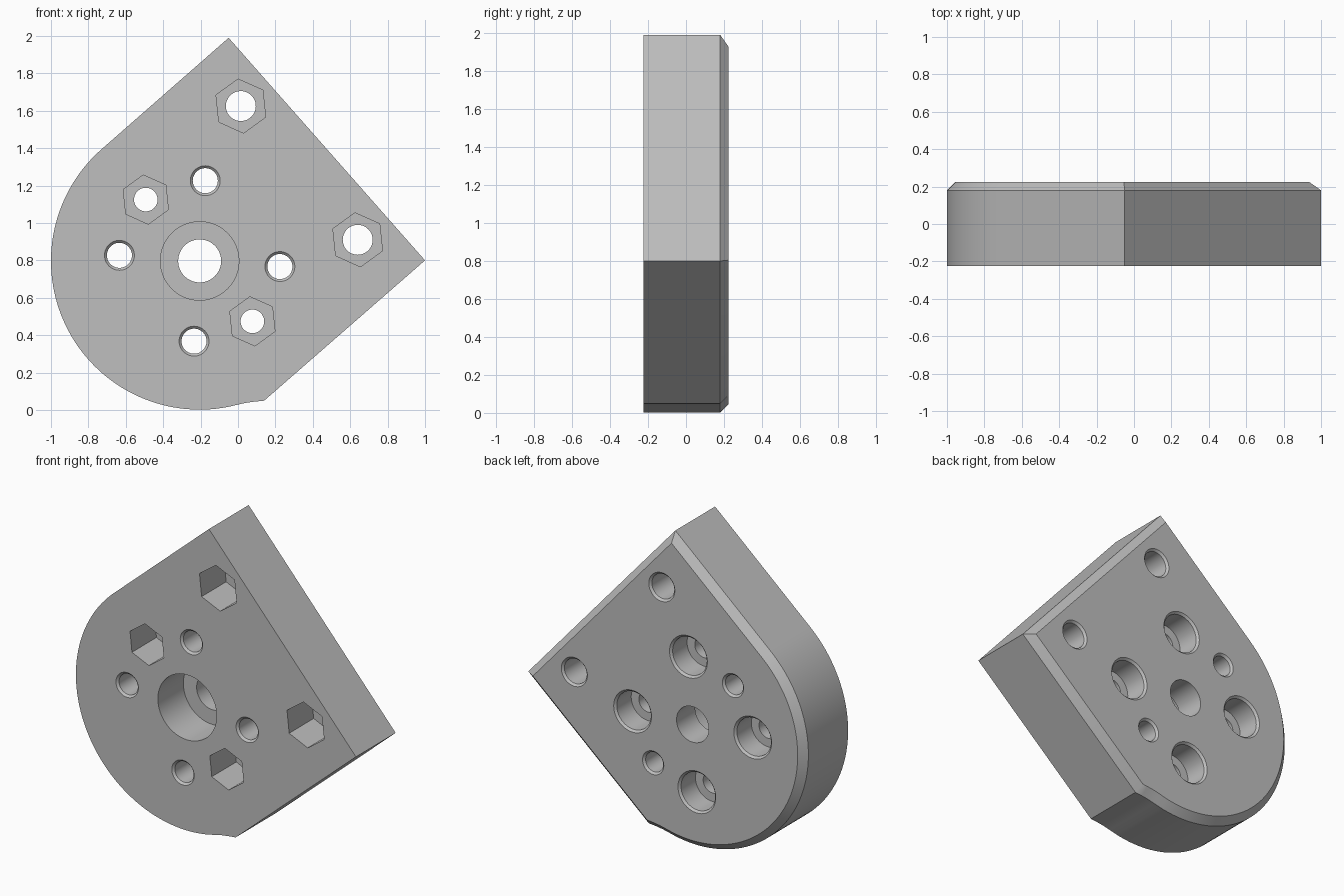
import bpy, bmesh, math
from mathutils import Vector

cube = bpy.data.objects.get("Cube")
if cube:
    bpy.data.objects.remove(cube)

FRONT, BACK, CHAMFER = -0.225, 0.225, 0.045
CENTRE, RADIUS = Vector((-0.205, 0.797)), 0.795

grey = bpy.data.materials.new("plain_grey")
grey.use_nodes = True
grey.diffuse_color = (0.52, 0.52, 0.52, 1)
grey.node_tree.nodes["Principled BSDF"].inputs["Base Color"].default_value = (0.52, 0.52, 0.52, 1)


def loft(name, loops):
    """Closed solid through loops of (x, z) points, each at its own y."""
    bm = bmesh.new()
    rings = [[bm.verts.new((p[0], y, p[1])) for p in pts] for pts, y in loops]
    n = len(rings[0])
    for a, b in zip(rings, rings[1:]):
        for i in range(n):
            j = (i + 1) % n
            bm.faces.new((a[i], a[j], b[j], b[i]))
    bm.faces.new(rings[0])
    bm.faces.new(rings[-1][::-1])
    bmesh.ops.recalc_face_normals(bm, faces=bm.faces)
    mesh = bpy.data.meshes.new(name)
    bm.to_mesh(mesh)
    bm.free()
    mesh.materials.append(grey)
    obj = bpy.data.objects.new(name, mesh)
    bpy.context.collection.objects.link(obj)
    return obj


def circle(c, r, sides=48, phase=0):
    return [(c[0] + r * math.cos(phase + math.tau * i / sides),
             c[1] + r * math.sin(phase + math.tau * i / sides)) for i in range(sides)]


def shrink(pts, d):
    """Mitred inward offset of a counter-clockwise outline."""
    out = []
    for i, p in enumerate(pts):
        a = (p - pts[i - 1]).normalized()
        b = (pts[(i + 1) % len(pts)] - p).normalized()
        na, nb = Vector((-a.y, a.x)), Vector((-b.y, b.x))
        out.append(p + (na + nb) * d / (1 + na.dot(nb)))
    return out


# Plate outline: rounded end, small concave blend, square corner
start, end, steps = math.radians(131), math.radians(281), 64
outline = []
for i in range(steps + 1):
    t = start + (end - start) * i / steps
    outline.append(CENTRE + RADIUS * Vector((math.cos(t), math.sin(t))))
outline += [Vector(p) for p in ((0, 0.029), (0.04, 0.038), (0.09, 0.045),
                                (0.14, 0.05), (1, 0.8), (-0.05, 1.99))]
plate = loft("mounting_plate", [(outline, FRONT), (outline, BACK - CHAMFER),
                                (shrink(outline, CHAMFER), BACK)])

cutters = []


def bore(c, profile, sides=48, phase=0):
    cutters.append(loft("hole_cutter", [(circle(c, r, sides, phase), y) for r, y in profile]))


OUT, RIM = 0.05, 0.013

# Central bore with a wide front recess
bore(CENTRE, [(0.21, FRONT - OUT), (0.21, 0.035), (0.115, 0.035), (0.115, BACK + OUT)])

# Four screw holes, counterbored from the back, with chamfered rims
for k in range(4):
    t = math.radians(86 + 90 * k)
    c = CENTRE + 0.43 * Vector((math.cos(t), math.sin(t)))
    bore(c, [(0.067 + RIM + OUT, FRONT - OUT), (0.067, FRONT + RIM), (0.067, 0.065),
             (0.122, 0.065), (0.122, BACK - RIM), (0.122 + RIM + OUT, BACK + OUT)])

# Hexagonal nut pockets with through holes chamfered at the back
for c, r, hexagon in (((0.015, 1.625), 0.08, 0.145), ((0.64, 0.91), 0.08, 0.145),
                      ((-0.493, 1.125), 0.063, 0.132), ((0.077, 0.474), 0.063, 0.132)):
    bore(c, [(hexagon, FRONT - OUT), (hexagon, 0.025)], 6, math.radians(96))
    bore(c, [(r, FRONT - OUT), (r, BACK - RIM), (r + RIM + OUT, BACK + OUT)])

# Cut every hole, then bake the result
for cutter in cutters:
    cutter.hide_render = True
    mod = plate.modifiers.new("hole", "BOOLEAN")
    mod.operation, mod.solver, mod.object = "DIFFERENCE", "EXACT", cutter
bpy.context.view_layer.update()
depsgraph = bpy.context.evaluated_depsgraph_get()
plate_mesh = bpy.data.meshes.new_from_object(plate.evaluated_get(depsgraph))
plate.modifiers.clear()
plate.data = plate_mesh
for cutter in cutters:
    bpy.data.objects.remove(cutter)

# Smooth round walls, sharp rims
bpy.ops.object.select_all(action="DESELECT")
plate.select_set(True)
bpy.context.view_layer.objects.active = plate
bpy.ops.object.shade_smooth_by_angle(angle=math.radians(30))
